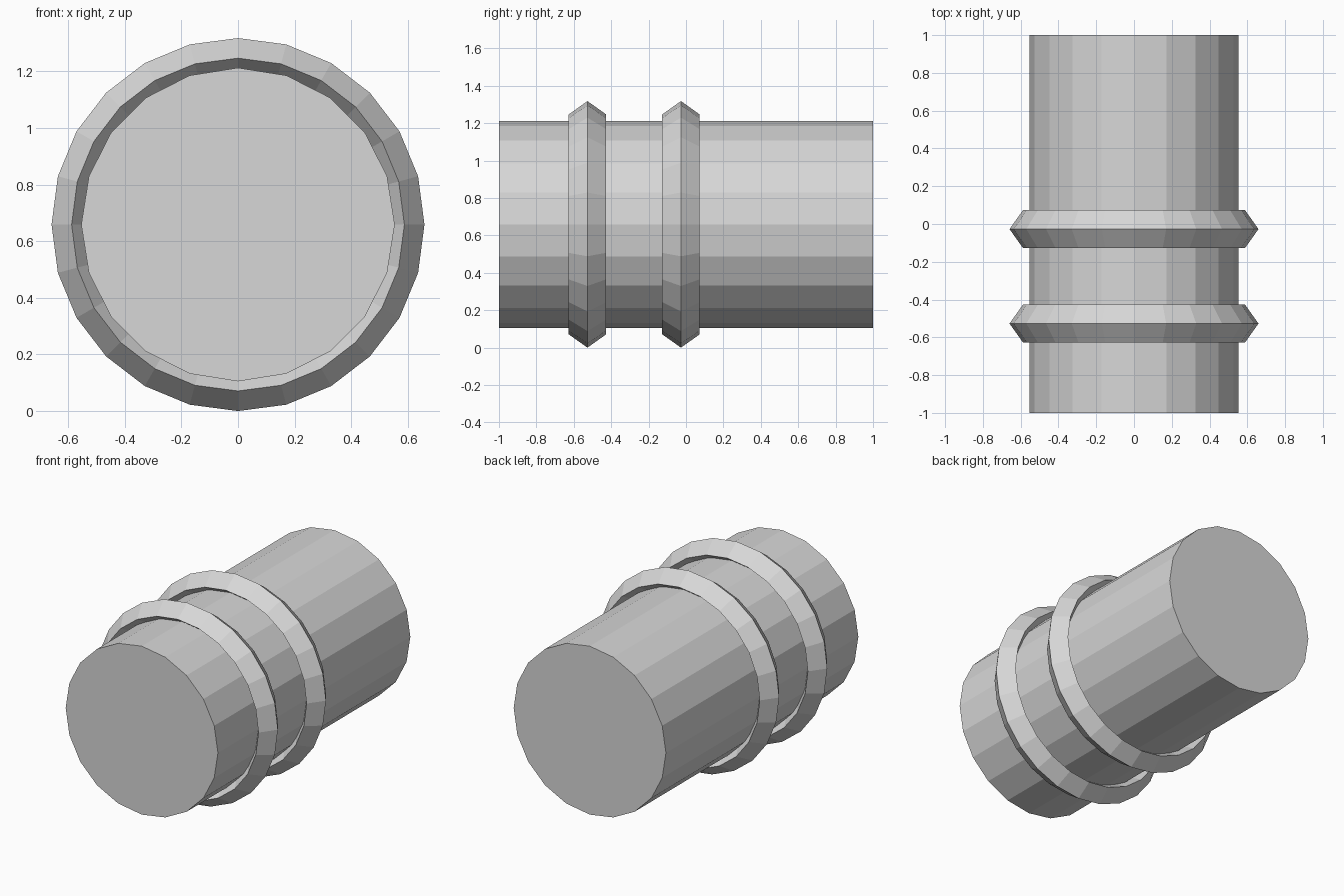
import bpy
import math

cube = bpy.data.objects.get("Cube")
if cube:
    bpy.data.objects.remove(cube, do_unlink=True)

AXIS_Z = 0.659

grey = bpy.data.materials.new("light grey")
grey.use_nodes = True
colour = (0.68, 0.68, 0.68, 1)
grey.diffuse_color = colour
grey.node_tree.nodes["Principled BSDF"].inputs["Base Color"].default_value = colour


def lathe(name, profile, sides, closed):
    """Turn a (radius, y) profile about the lengthwise axis."""
    n = len(profile)
    verts = []
    for i in range(sides):
        a = math.tau * i / sides
        verts += [(r * math.sin(a), y, AXIS_Z + r * math.cos(a)) for r, y in profile]
    faces = []
    for i in range(sides):
        j = (i + 1) % sides
        for k in range(n if closed else n - 1):
            m = (k + 1) % n
            faces.append((i * n + k, j * n + k, j * n + m, i * n + m))
    if not closed:
        faces.append([i * n for i in reversed(range(sides))])
        faces.append([i * n + n - 1 for i in range(sides)])
    mesh = bpy.data.meshes.new(name)
    mesh.from_pydata(verts, [], faces)
    mesh.materials.append(grey)
    obj = bpy.data.objects.new(name, mesh)
    bpy.context.collection.objects.link(obj)
    # Make all faces point outward
    bpy.context.view_layer.objects.active = obj
    obj.select_set(True)
    bpy.ops.object.mode_set(mode='EDIT')
    bpy.ops.mesh.select_all(action='SELECT')
    bpy.ops.mesh.normals_make_consistent(inside=False)
    bpy.ops.object.mode_set(mode='OBJECT')
    obj.select_set(False)
    return obj


# Solid body
lathe("body", [(0.554, -1), (0.554, 1)], 20, False)

# Two diamond-section rings
for name, y in (("front_ring", -0.527), ("middle_ring", -0.027)):
    mid, depth, half = 0.588, 0.071, 0.1
    lathe(name, [(mid + depth, y), (mid, y + half), (mid - depth, y), (mid, y - half)], 24, True)
